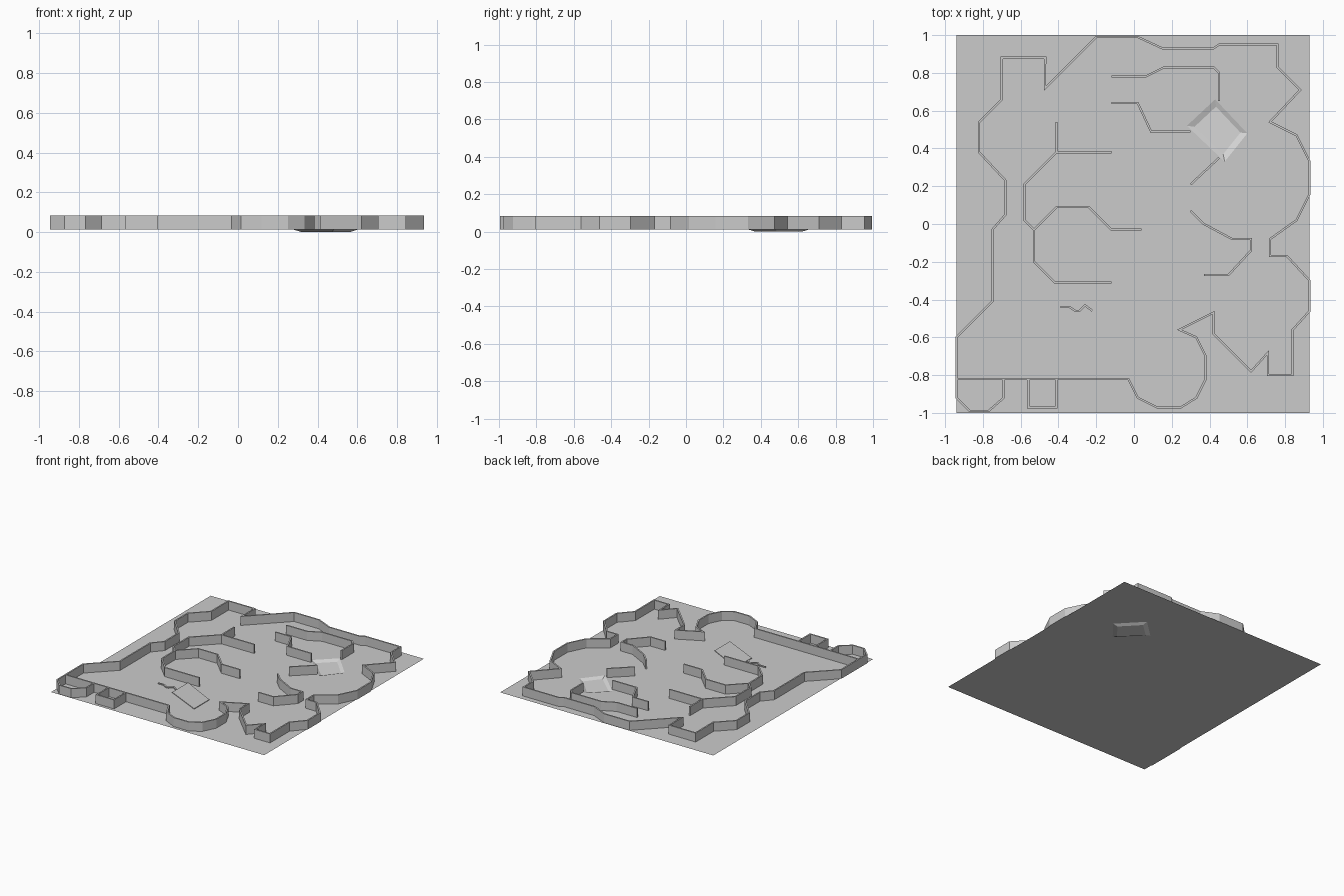
import bpy
import bmesh
from mathutils import Vector

FLOOR = 0.012
TOP = 0.083
THICK = 0.011

cube = bpy.data.objects.get("Cube")
if cube:
    bpy.data.objects.remove(cube, do_unlink=True)


def make_material(name, value):
    mat = bpy.data.materials.new(name)
    mat.use_nodes = True
    colour = (value, value, value, 1)
    mat.diffuse_color = colour
    mat.node_tree.nodes["Principled BSDF"].inputs["Base Color"].default_value = colour
    return mat


grey = make_material("stone grey", 0.6)
pale = make_material("pale grey", 0.68)


def finish(name, bm, materials, recalc=True):
    if recalc:
        bmesh.ops.recalc_face_normals(bm, faces=bm.faces)
    mesh = bpy.data.meshes.new(name)
    bm.to_mesh(mesh)
    bm.free()
    for mat in materials:
        mesh.materials.append(mat)
    obj = bpy.data.objects.new(name, mesh)
    bpy.context.scene.collection.objects.link(obj)
    return obj


def to_units(points):
    """Plan points are written in hundredths of a unit."""
    return [Vector(p) / 100 for p in points]


def side_offset(points, i, closed):
    """Mitred sideways offset of half the wall thickness at one path point."""
    count = len(points)
    normals = []
    for a, b in ((i - 1, i), (i, i + 1)):
        if closed or (a >= 0 and b < count):
            d = (points[b % count] - points[a % count]).normalized()
            normals.append(Vector((-d.y, d.x)))
    mitre = sum(normals, Vector((0, 0))).normalized()
    return mitre * (THICK / 2) / max(mitre.dot(normals[0]), 0.4)


def wall(name, plan, closed=False, top=TOP):
    """Extrude a mitred wall of even thickness along a plan path."""
    points = to_units(plan)
    bm = bmesh.new()
    rings = []
    for i, p in enumerate(points):
        off = side_offset(points, i, closed)
        corners = ((p + off, FLOOR), (p + off, top), (p - off, top), (p - off, FLOOR))
        rings.append([bm.verts.new((q.x, q.y, z)) for q, z in corners])
    pairs = list(zip(rings, rings[1:]))
    if closed:
        pairs.append((rings[-1], rings[0]))
    else:
        bm.faces.new(rings[0])
        bm.faces.new(rings[-1])
    for a, b in pairs:
        for k in range(4):
            n = (k + 1) % 4
            bm.faces.new((a[k], a[n], b[n], b[k]))
    return finish(name, bm, [grey])


# Ground sheet with a shallow, slope-sided pit sunk into it
bm = bmesh.new()
corners = to_units([(93, 100), (93, -100), (-94, -100), (-94, 100)])
rim = to_units([(43, 66), (60, 48), (48, 33), (28, 52)])
middle = sum(rim, Vector((0, 0))) / len(rim)
base = [middle.lerp(p, 0.76) for p in rim]
loops = [[bm.verts.new((p.x, p.y, z)) for p in ring]
         for ring, z in ((corners, FLOOR), (rim, FLOOR), (base, 0))]
for level, (outer, inner) in enumerate(zip(loops, loops[1:])):
    for k in range(4):
        n = (k + 1) % 4
        face = bm.faces.new((outer[n], outer[k], inner[k], inner[n]))
        face.material_index = level
bm.faces.new(loops[-1][::-1]).material_index = 1
finish("ground_with_pit", bm, [grey, pale], recalc=False)

# Winding boundary wall
wall("boundary_wall", [
    (-20, 99), (2, 99), (15, 93), (42, 93), (45, 95), (76, 95), (76, 83),
    (88, 71), (72, 54), (86, 47), (93, 33), (93, 16), (86, 2), (72, -8),
    (72, -17), (81, -17), (93, -30), (93, -46), (84, -56), (84, -80),
    (71, -80), (71, -68), (62, -78), (42, -58), (42, -47), (24, -56),
    (33, -60), (38, -70), (38, -82), (33, -92), (25, -97), (12, -97),
    (2, -92), (-3, -82), (-94, -82), (-94, -60), (-75, -41), (-75, -3),
    (-68, 5), (-68, 23), (-82, 38), (-82, 54), (-70, 66), (-70, 88),
    (-47, 88), (-47, 72)], closed=True)

# Alcoves along the front edge
wall("square_alcove", [(-56, -82), (-56, -97), (-41, -97), (-41, -82)])
wall("corner_alcove", [(-94, -82), (-94, -92), (-87, -99), (-77, -99),
                       (-69, -92), (-69, -82)])

# Inner partitions
wall("back_partition", [(-12, 78), (6, 78), (16, 83), (42, 83), (45, 80), (45, 65)])
wall("pit_partition", [(-12, 64), (2, 64), (9, 49), (30, 49)])
wall("short_partition", [(30, 21), (45, 35)])
wall("left_partition", [(-12, 38), (-41, 38), (-58, 21), (-58, 2), (-53, -3),
                        (-53, -20), (-42, -31), (-12, -31)])
wall("left_spur", [(-41, 38), (-41, 54)])
wall("middle_partition", [(-53, -3), (-41, 9), (-24, 9), (-12, -3), (4, -3)])
wall("right_partition", [(30, 7), (37, 0), (52, -8), (62, -8), (62, -14),
                         (50, -27), (37, -27)])

# Low platform and the wavy kerb beside it
bm = bmesh.new()
outline = to_units([(-22, -31), (7, -46), (7, -65), (-22, -51)])
face = bm.faces.new([bm.verts.new((p.x, p.y, FLOOR)) for p in outline])
lifted = bmesh.ops.extrude_face_region(bm, geom=[face])["geom"]
bmesh.ops.translate(bm, vec=(0, 0, 0.005),
                    verts=[v for v in lifted if isinstance(v, bmesh.types.BMVert)])
bmesh.ops.delete(bm, geom=[face], context="FACES_ONLY")
finish("low_platform", bm, [grey])
wall("wavy_kerb", [(-39, -44), (-34, -44), (-31, -46), (-29, -46), (-26, -43),
                   (-22, -46)], top=FLOOR + 0.008)
